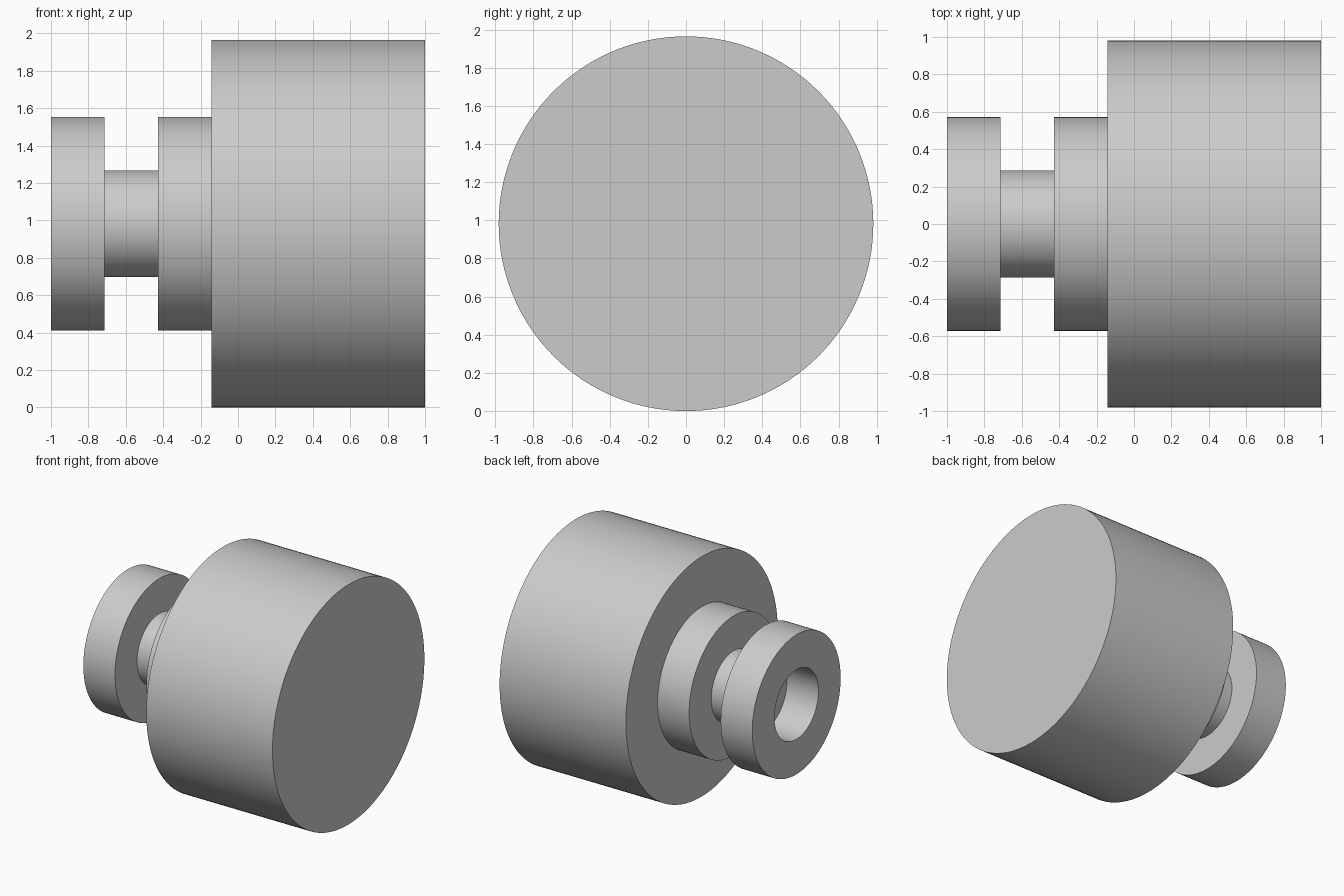
import bpy, bmesh, math
from mathutils import Matrix

cube = bpy.data.objects.get("Cube")
if cube:
    bpy.data.objects.remove(cube, do_unlink=True)

SEGMENTS = 128
UNIT = 1 / 7            # all lengths are multiples of this step
RADIUS = 0.982          # main drum radius, also the axis height

grey = bpy.data.materials.new("plain grey")
grey.use_nodes = True
colour = (0.6, 0.6, 0.6, 1)
grey.diffuse_color = colour
grey.node_tree.nodes["Principled BSDF"].inputs["Base Color"].default_value = colour


def turned_part(name, profile):
    """Spin (x, radius) points round the x axis into a smooth turned solid."""
    bm = bmesh.new()
    verts = [bm.verts.new((x, 0, r)) for x, r in profile]
    edges = [bm.edges.new(pair) for pair in zip(verts, verts[1:])]
    bmesh.ops.spin(bm, geom=verts + edges, cent=(0, 0, 0), axis=(1, 0, 0),
                   angle=math.tau, steps=SEGMENTS, use_merge=True)
    bmesh.ops.remove_doubles(bm, verts=bm.verts, dist=0.0001)
    bmesh.ops.recalc_face_normals(bm, faces=bm.faces)
    bm.transform(Matrix.Translation((0, 0, RADIUS)))
    mesh = bpy.data.meshes.new(name)
    bm.to_mesh(mesh)
    bm.free()
    mesh.materials.append(grey)
    obj = bpy.data.objects.new(name, mesh)
    bpy.context.collection.objects.link(obj)
    bpy.ops.object.select_all(action="DESELECT")
    obj.select_set(True)
    bpy.context.view_layer.objects.active = obj
    bpy.ops.object.shade_smooth_by_angle(angle=math.radians(30))
    return obj


# One continuous turned body: blind bore, end flange, neck, collar, drum
end, flange_in, collar_out, drum_back = (-1 + i * 2 * UNIT for i in range(4))
bore, flange = 2 * UNIT, 4 * UNIT
lip = 0.001             # keeps the bore wall just clear of the neck wall
turned_part("flanged_drum", [
    (flange_in, 0), (flange_in, bore - lip), (end, bore - lip),
    (end, flange), (flange_in, flange), (flange_in, bore),
    (collar_out, bore), (collar_out, flange), (drum_back, flange),
    (drum_back, RADIUS), (1, RADIUS), (1, 0),
])
